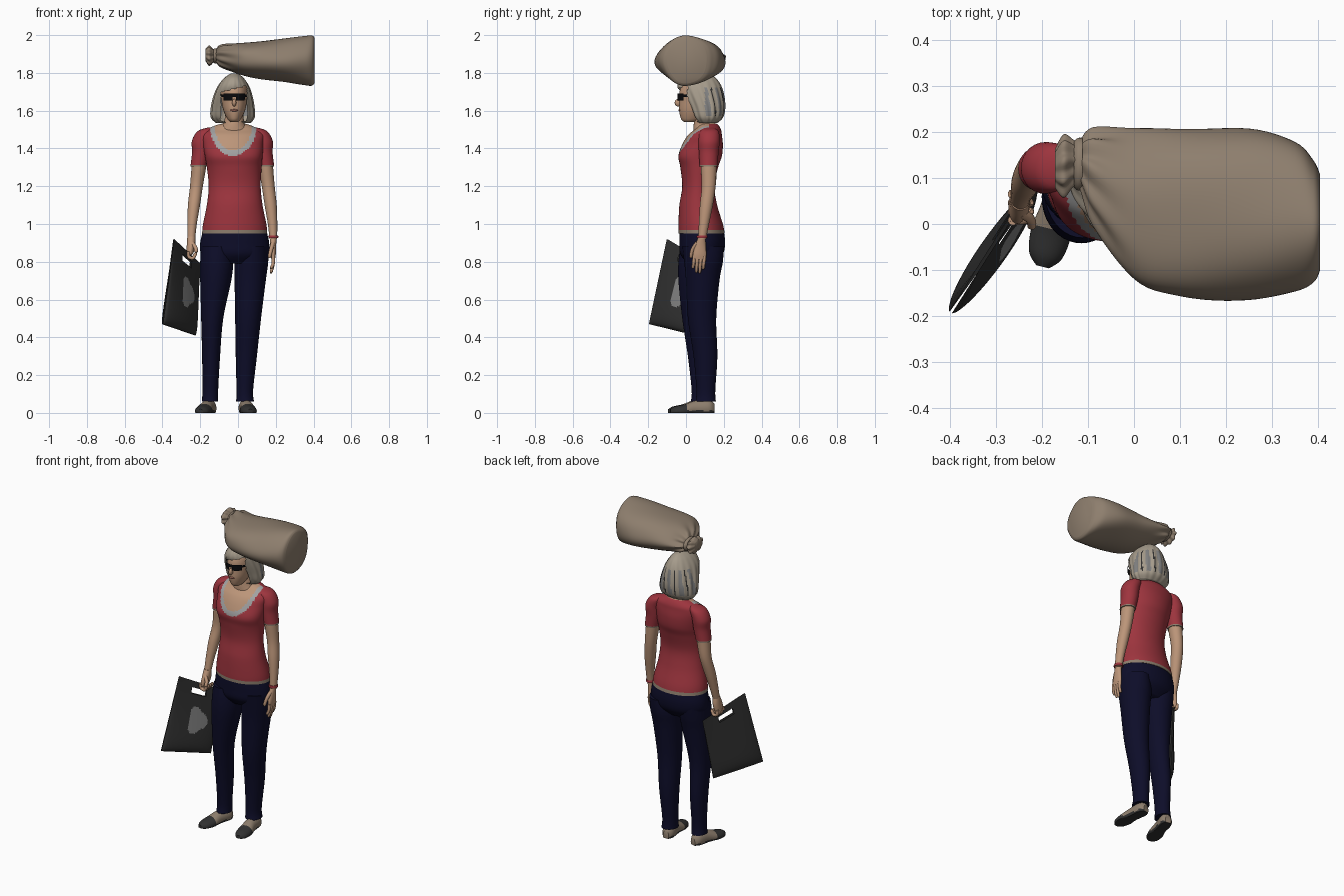
import bpy, bmesh
from math import sin, cos, pi, exp, hypot, atan2, radians
from mathutils import Vector, Matrix

if "Cube" in bpy.data.objects:
    bpy.data.objects.remove(bpy.data.objects["Cube"], do_unlink=True)


def material(name, r, g, b):
    mat = bpy.data.materials.new(name)
    mat.use_nodes = True
    mat.diffuse_color = (r, g, b, 1)
    shader = next(n for n in mat.node_tree.nodes if n.type == "BSDF_PRINCIPLED")
    shader.inputs["Base Color"].default_value = (r, g, b, 1)
    shader.inputs["Roughness"].default_value = 0.8
    return mat


skin = material("warm skin", .50, .30, .19)
red = material("shirt red", .34, .035, .048)
collar_grey = material("collar grey", .36, .36, .36)
navy = material("denim navy", .004, .004, .022)
canvas = material("canvas tan", .27, .21, .155)
charcoal = material("charcoal plastic", .03, .03, .03)
hair_tone = material("ash blonde", .38, .33, .26)
black = material("lens black", .003, .003, .004)
lip_tone = material("muted lip", .32, .13, .10)
pale = material("pale grey", .22, .22, .22)


def finish(name, bm, mats, rule=None, place=None):
    """Colour faces by rule (None removes the face), then make the object."""
    if rule:
        doomed = []
        for face in bm.faces:
            index = rule(face.calc_center_median())
            if index is None:
                doomed.append(face)
            else:
                face.material_index = index
        bmesh.ops.delete(bm, geom=doomed, context="FACES")
    if place:
        bm.transform(place)
    bmesh.ops.recalc_face_normals(bm, faces=bm.faces)
    for face in bm.faces:
        face.smooth = True
    mesh = bpy.data.meshes.new(name)
    bm.to_mesh(mesh)
    bm.free()
    mesh.set_sharp_from_angle(angle=radians(50))
    for mat in mats:
        mesh.materials.append(mat)
    obj = bpy.data.objects.new(name, mesh)
    bpy.context.scene.collection.objects.link(obj)
    return obj


def smooth_rows(rows, steps):
    """Spline through the rows of a profile."""
    out, last = [], len(rows) - 1
    for i in range(last):
        group = zip(rows[max(i - 1, 0)], rows[i], rows[i + 1], rows[min(i + 2, last)])
        group = list(group)
        for s in range(steps):
            t = s / steps
            out.append([b + .5 * t * (c - a + t * (2*a - 5*b + 4*c - d + t * (3*b - a - 3*c + d)))
                        for a, b, c, d in group])
    return out + [rows[-1]]


def bridge(name, rings, mats, rule=None, place=None, caps=True):
    bm = bmesh.new()
    loops = [[bm.verts.new(p) for p in ring] for ring in rings]
    count = len(loops[0])
    for low, high in zip(loops, loops[1:]):
        for i in range(count):
            j = (i + 1) % count
            bm.faces.new((low[i], low[j], high[j], high[i]))
    if caps:
        bm.faces.new(loops[0])
        bm.faces.new(loops[-1])
    return finish(name, bm, mats, rule, place)


def body(name, rows, mats, rule=None, n=40, axis="Z", steps=6, ripple=None, place=None, caps=True):
    """Oval loft; each row is a position and the low and high limits of two axes."""
    rings = []
    for pos, lo1, hi1, lo2, hi2 in smooth_rows(rows, steps):
        ring = []
        for k in range(n):
            ang = 2 * pi * k / n
            m = ripple(ang, pos) if ripple else 1
            p = (lo1 + hi1 + m * (hi1 - lo1) * cos(ang)) / 2
            q = (lo2 + hi2 + m * (hi2 - lo2) * sin(ang)) / 2
            ring.append({"Z": (p, q, pos), "X": (pos, p, q), "Y": (p, pos, max(q, 0))}[axis])
        rings.append(ring)
    return bridge(name, rings, mats, rule, place, caps)


def tube(name, points, radius, mat, n=10):
    """Rounded, slightly tapered finger along a bent path."""
    path = [Vector(p) for p in smooth_rows(points, 4)]
    rings = []
    for i, p in enumerate(path):
        along = (path[min(i + 1, len(path) - 1)] - path[max(i - 1, 0)]).normalized()
        side = along.cross(Vector((.3, 1, .2))).normalized()
        up = along.cross(side)
        r = radius * (1 - .25 * i / len(path)) * (.5 if i == len(path) - 1 else 1)
        rings.append([p + r * (side * cos(2*pi*k/n) + up * sin(2*pi*k/n)) for k in range(n)])
    bridge(name, rings, [mat])


def blob(name, centre, radii, mat):
    bm = bmesh.new()
    bmesh.ops.create_uvsphere(bm, u_segments=20, v_segments=12, radius=1,
                              matrix=Matrix.Translation(centre) @ Matrix.Diagonal((*radii, 1)))
    finish(name, bm, [mat])


# Shirt with scooped collar, and the bare chest inside it
def shirt_rule(c):
    if c.z < .966:
        return 2
    if c.z > 1.528:
        return 1
    if c.y < .12:
        if hypot((c.x + .025) / .1, (c.z - 1.53) / .14) < 1:
            return 1
        if hypot((c.x + .025) / .125, (c.z - 1.53) / .17) < 1:
            return 3
    return 0


def bust(ang, z):
    return 1 + (.07 * exp(-((z - 1.36) / .06) ** 2) * sin(2 * ang) ** 2 if sin(ang) < 0 else 0)


body("shirt", [(.95, -.19, .155, -.04, .205), (1, -.185, .15, -.04, .195), (1.1, -.165, .13, -.035, .165),
               (1.2, -.155, .12, -.02, .15), (1.3, -.165, .125, -.03, .17), (1.36, -.175, .13, -.04, .19),
               (1.42, -.185, .135, -.02, .195), (1.47, -.19, .14, .01, .19), (1.5, -.165, .115, .045, .185),
               (1.525, -.11, .06, .065, .17), (1.535, -.06, .02, .08, .15)],
     [red, skin, canvas, collar_grey], shirt_rule, n=96, steps=8, ripple=bust)

# Trousers
body("trouser_hips", [(.965, -.185, .15, -.035, .2), (.9, -.2, .165, -.035, .207), (.84, -.195, .16, -.03, .195),
                      (.79, -.15, .11, .01, .15)], [navy])
body("right_trouser_leg", [(.88, -.195, -.03, -.03, .18), (.8, -.2, -.025, -.04, .17), (.7, -.2, -.036, -.04, .15),
                           (.5, -.195, -.078, -.02, .125), (.3, -.19, -.095, .01, .135),
                           (.12, -.188, -.105, .03, .125), (.06, -.192, -.105, .025, .13)], [navy])
body("left_trouser_leg", [(.88, 0, .16, -.02, .2), (.8, -.018, .16, -.01, .195), (.7, -.018, .147, 0, .177),
                          (.5, -.015, .122, .01, .16), (.3, -.012, .1, .04, .166),
                          (.12, -.008, .08, .055, .155), (.06, -.01, .085, .05, .158)], [navy])

# Slip-on shoes with dark toes and soles
for side, x, y, turn in (("right", -.142, .135, -14), ("left", .035, .15, 7)):
    body(side + "_shoe", [(0, -.018, .018, -.02, .05), (-.03, -.036, .036, -.02, .07), (-.1, -.036, .036, -.02, .065),
                          (-.16, -.044, .044, -.02, .045), (-.21, -.036, .036, -.02, .034),
                          (-.235, -.014, .014, -.01, .02)], [canvas, charcoal],
         lambda c: int(c.y < -.15 or c.z < .012), n=32, axis="Y",
         place=Matrix.Translation((x, y, 0)) @ Matrix.Rotation(radians(turn), 4, "Z"))

# Arms and sleeves: offset from the spine, depth, height, radius
sleeve_rows = [(.11, .125, 1.512, .015), (.138, .123, 1.492, .045), (.162, .122, 1.44, .052),
               (.165, .12, 1.38, .048), (.178, .12, 1.305, .044)]
arm_rows = [(.165, .12, 1.4, .04), (.176, .12, 1.31, .039), (.19, .12, 1.2, .034),
            (.203, .108, 1.1, .032), (.213, .095, 1, .025), (.217, .085, .92, .02)]


def limb(name, rows, sign, mats, rule=None):
    out = []
    for d, y, z, r in rows:
        x = sign * d - .03
        if sign < 0:
            y -= max(0, 1.2 - z) * .12
        out.append((z, x - r, x + r, y - r * 1.08, y + r * 1.08))
    body(name, out, mats, rule, n=28)


for side, sign in (("right", -1), ("left", 1)):
    limb(side + "_sleeve", sleeve_rows, sign, [red, canvas], lambda c: int(c.z < 1.317))
    limb(side + "_arm", arm_rows, sign, [skin])

# Relaxed left hand with bracelet
body("left_palm", [(.935, .167, .206, .066, .104), (.89, .17, .202, .05, .105), (.84, .172, .2, .036, .108),
                   (.812, .177, .196, .037, .104)], [skin], n=24)
for i, tip in enumerate((.765, .742, .738, .76)):
    y = .044 + .018 * i
    tube("left_finger", [(.187, y, .83), (.186, y - .004, .79), (.174, y - .008, tip)], .01, skin)
tube("left_thumb", [(.185, .06, .9), (.175, .035, .865), (.165, .025, .82)], .012, skin)
body("bracelet", [(.925, .162, .212, .058, .112), (.932, .16, .214, .056, .114), (.94, .162, .212, .058, .112)],
     [red], n=24)

# Right hand gripping the carrier bag
body("right_palm", [(.935, -.268, -.226, .03, .073), (.89, -.271, -.226, .008, .078), (.85, -.273, -.235, 0, .072),
                    (.835, -.268, -.245, .004, .066)], [skin], n=24)
for i in range(4):
    y = .008 + .019 * i
    tube("right_finger", [(-.263, y, .855), (-.262, y, .828), (-.238, y, .82), (-.222, y, .85)], .011, skin)
tube("right_thumb", [(-.245, .025, .9), (-.225, .01, .875), (-.222, -.008, .85)], .012, skin)

# Neck and head
body("neck", [(1.48, -.115, .07, .04, .17), (1.52, -.085, .04, .04, .155), (1.56, -.07, .03, .045, .145),
              (1.62, -.065, .025, .05, .14)], [skin])
body("head", [(1.54, -.04, 0, -.01, .05), (1.556, -.056, .016, -.026, .09), (1.6, -.077, .037, -.036, .14),
              (1.65, -.087, .047, -.035, .16), (1.7, -.09, .05, -.034, .17), (1.75, -.08, .04, -.01, .16),
              (1.788, -.045, .005, .04, .11)], [skin])
blob("nose", (-.02, -.042, 1.642), (.011, .018, .02), skin)
blob("mouth", (-.02, -.035, 1.602), (.021, .006, .006), lip_tone)


# Wraparound sunglasses
def glasses_rule(c):
    bridge_gap = abs(c.x + .02) < .009 and c.z < 1.672
    lens = c.y < -.012 and not bridge_gap
    temple = c.y < .07 and 1.672 < c.z < 1.684
    return 0 if lens or temple else None


body("sunglasses", [(1.654, -.094, .054, -.046, .15), (1.69, -.095, .055, -.046, .15)],
     [black], glasses_rule, n=96, caps=False)


# Bobbed hair with streaks at the back
def hair_rule(c):
    if c.y < .06 and abs(c.x + .022) < .068 and c.z < 1.715 + .25 * (c.x + .02):
        return None
    if c.y > .1 and 1.575 < c.z < 1.72:
        wave = sin(9 * atan2(c.y - .1, c.x + .03) + 8 * c.z)
        return 1 if wave > .45 else 2 if wave < -.93 else 0
    return 0


body("hair", [(1.535, -.115, .065, .06, .165), (1.565, -.142, .086, .03, .195), (1.62, -.141, .085, .005, .206),
              (1.68, -.127, .074, -.025, .2), (1.73, -.106, .058, -.043, .186), (1.77, -.076, .032, -.025, .16),
              (1.793, -.045, .006, .02, .125), (1.798, -.03, -.01, .05, .1)],
     [hair_tone, pale, charcoal], hair_rule, n=96,
     ripple=lambda a, z: 1 + .025 * cos(16 * a) * min(1, (1.8 - z) * 8))


# Tied canvas sack balanced on the head
def folds(ang, x):
    gather = exp(-((x + .12) / .07) ** 2)
    return 1 + .11 * gather * cos(9 * ang) + .018 * cos(5 * ang + 9 * x) + .01 * cos(3 * ang - 20 * x)


body("sack", [(-.172, .08, .16, 1.865, 1.925), (-.152, .06, .19, 1.84, 1.94), (-.122, .085, .175, 1.86, 1.92),
              (-.09, 0, .2, 1.832, 1.945), (0, -.125, .203, 1.795, 1.957), (.1, -.158, .205, 1.772, 1.967),
              (.25, -.163, .208, 1.752, 1.983), (.35, -.145, .18, 1.737, 1.995), (.39, -.125, .14, 1.733, 1.998),
              (.404, -.1, .11, 1.745, 1.988)], [canvas], n=72, axis="X", ripple=folds)
body("sack_tie", [(-.13, .08, .18, 1.855, 1.925), (-.122, .073, .187, 1.85, 1.93), (-.112, .075, .187, 1.85, 1.93)],
     [canvas], axis="X")

# Carrier bag: two sheets between four corners, with a slot and a plain pale patch
outer_top, outer_low = Vector((-.34, -.1, .92)), Vector((-.4, -.195, .47))
inner_low, inner_top = Vector((-.225, .05, .41)), Vector((-.2, .12, .79))
facing = Vector((.85, -.52, .06)).normalized()
cells = 48
bm = bmesh.new()
for sheet in (1, -1):
    grid = {}
    for i in range(cells + 1):
        for j in range(cells + 1):
            u, v = i / cells, j / cells
            p = outer_top.lerp(inner_top, u).lerp(outer_low.lerp(inner_low, u), v)
            bulge = .003 + .036 * v * max(0, sin(pi * u)) ** .4 * max(0, 1 - v ** 10) ** .5
            grid[i, j] = bm.verts.new(p + facing * sheet * bulge)
    for i in range(cells):
        for j in range(cells):
            u, v = (i + .5) / cells, (j + .5) / cells
            if hypot(max(0, abs(u - .5) - .13), v - .13) < .045:
                continue
            face = bm.faces.new((grid[i, j], grid[i + 1, j], grid[i + 1, j + 1], grid[i, j + 1]))
            a, b = (u - .56) / .22, (v - .52) / .2
            face.material_index = int(sheet > 0 and hypot(a, b) < .9 + .15 * cos(3 * atan2(b, a)))
bmesh.ops.remove_doubles(bm, verts=bm.verts, dist=.0001)
finish("carrier_bag", bm, [charcoal, pale])
